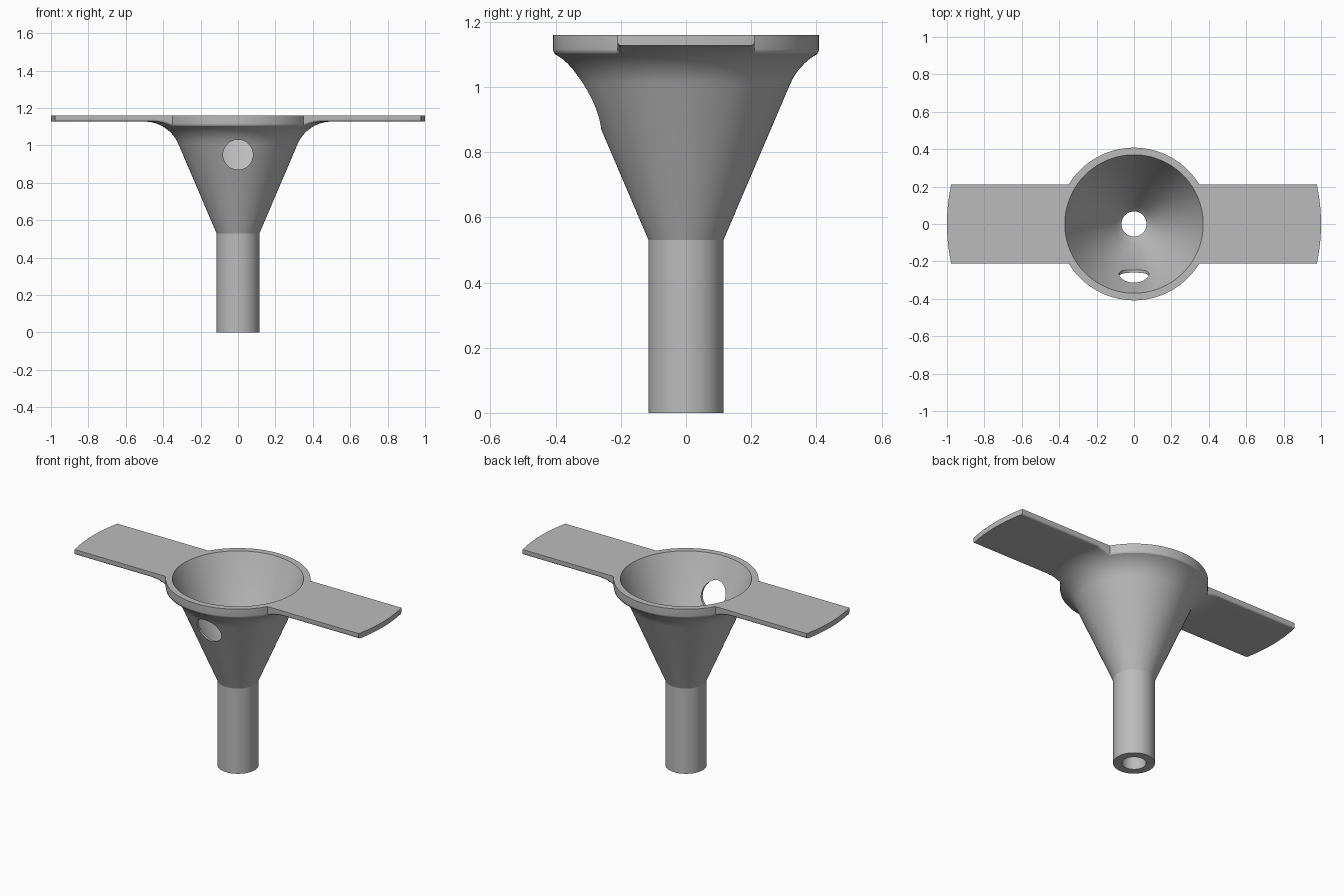
import bpy, bmesh, math
from math import sin, cos, pi, asin

if "Cube" in bpy.data.objects:
    bpy.data.objects.remove(bpy.data.objects["Cube"])

TOP, RIM, ARM = 1.16, 0.408, 0.21

grey = bpy.data.materials.new("plain grey")
grey.use_nodes = True
grey.diffuse_color = (0.5, 0.5, 0.5, 1)
grey.node_tree.nodes["Principled BSDF"].inputs["Base Color"].default_value = (0.5, 0.5, 0.5, 1)


def make(name, bm):
    bmesh.ops.recalc_face_normals(bm, faces=bm.faces)
    me = bpy.data.meshes.new(name)
    bm.to_mesh(me)
    bm.free()
    ob = bpy.data.objects.new(name, me)
    me.materials.append(grey)
    bpy.context.collection.objects.link(ob)
    return ob


def boolean(ob, cutter, operation):
    mod = ob.modifiers.new("cut", 'BOOLEAN')
    mod.object, mod.operation, mod.solver = cutter, operation, 'EXACT'
    bpy.context.view_layer.objects.active = ob
    bpy.ops.object.modifier_apply(modifier=mod.name)
    bpy.data.objects.remove(cutter)


def revolve(name, profile, steps=128):
    bm = bmesh.new()
    vs = [bm.verts.new((r, 0, z)) for r, z in profile]
    es = [bm.edges.new((a, b)) for a, b in zip(vs, vs[1:] + vs[:1])]
    bmesh.ops.spin(bm, geom=vs + es, cent=(0, 0, 0), axis=(0, 0, 1),
                   angle=2 * pi, steps=steps, use_duplicate=False)
    bmesh.ops.remove_doubles(bm, verts=bm.verts, dist=1e-5)
    return make(name, bm)


# Hollow stem and cone, flaring through a fillet into a thin flange
sweep = math.radians(67)
flare = [(0.5 - 0.197 * sin(a), 0.93 + 0.197 * cos(a))
         for a in (sweep * (1 - i / 14) for i in range(15))]
funnel = revolve("funnel", [(0.067, 0), (0.115, 0), (0.115, 0.53)] + flare +
                 [(1, 1.127), (1, TOP), (0.37, TOP), (0.105, 0.545), (0.067, 0.505)])

# Trim the flange to a round rim with two straight arms
a0 = asin(ARM / RIM)
arc = [a0 + (pi - 2 * a0) * i / 48 for i in range(49)]
half = [(1.2, ARM)] + [(RIM * cos(a), RIM * sin(a)) for a in arc] + [(-1.2, ARM)]
bm = bmesh.new()
face = bm.faces.new([bm.verts.new((x, y, -0.1)) for x, y in half + [(-x, -y) for x, y in half]])
grown = bmesh.ops.extrude_face_region(bm, geom=[face])["geom"]
bmesh.ops.translate(bm, vec=(0, 0, 1.5), verts=[v for v in grown if isinstance(v, bmesh.types.BMVert)])
boolean(funnel, make("flange_outline", bm), 'INTERSECT')

# Round the lower edge of the rim and the arm sides
bm = bmesh.new()
bm.from_mesh(funnel.data)
bmesh.ops.remove_doubles(bm, verts=bm.verts, dist=1e-4)
bm.normal_update()


def on_outline(v):
    x, y, z = v.co
    return 1.05 < z < TOP - 0.01 and (
        abs(math.hypot(x, y) - RIM) < 0.002 or (abs(abs(y) - ARM) < 0.001 and abs(x) > 0.34))


edges = []
for e in bm.edges:
    if len(e.link_faces) == 2 and all(on_outline(v) for v in e.verts):
        up = sorted(f.normal.z for f in e.link_faces)
        if up[0] < -0.3 and abs(up[1]) < 0.05:
            edges.append(e)
bmesh.ops.bevel(bm, geom=edges, offset=0.012, segments=5, profile=0.5,
                affect='EDGES', clamp_overlap=False)
bm.to_mesh(funnel.data)
bm.free()

# Round window through the front wall
bm = bmesh.new()
bmesh.ops.create_cone(bm, cap_ends=True, segments=64, radius1=0.08, radius2=0.08, depth=0.6)
window = make("window_cutter", bm)
window.rotation_euler.x = pi / 2
window.location = (0, -0.3, 0.95)
window.hide_render = True
bpy.context.view_layer.update()
boolean(funnel, window, 'DIFFERENCE')

# Smooth shading with crisp rims
bpy.ops.object.select_all(action='DESELECT')
funnel.select_set(True)
bpy.context.view_layer.objects.active = funnel
bpy.ops.object.shade_smooth_by_angle(angle=math.radians(21))
